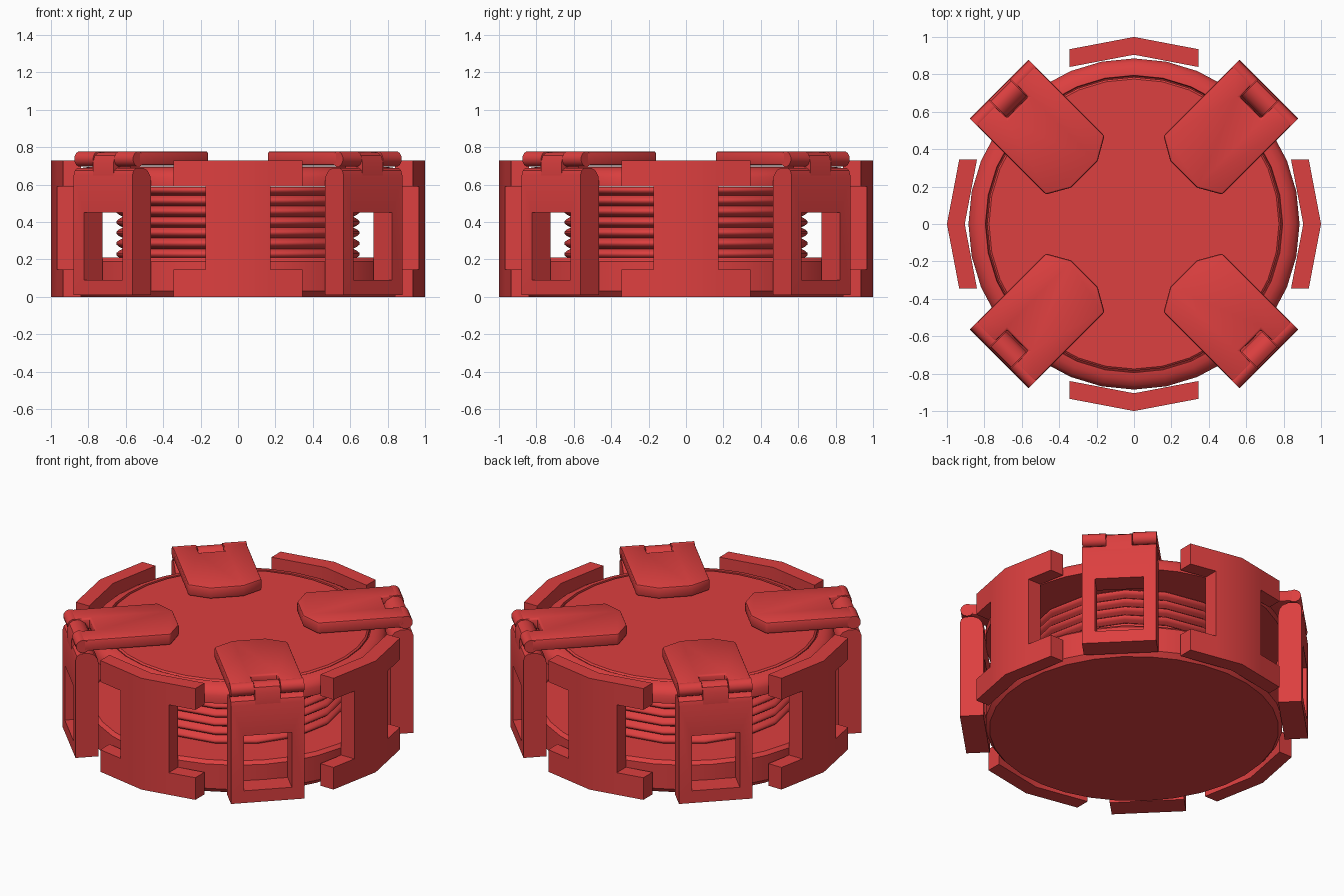
import bpy, bmesh, math
from mathutils import Vector, Matrix

cube = bpy.data.objects.get("Cube")
if cube:
    bpy.data.objects.remove(cube, do_unlink=True)

RED = (0.72, 0.05, 0.05, 1)
red = bpy.data.materials.new("red_paint")
red.use_nodes = True
red.diffuse_color = RED
red.node_tree.nodes["Principled BSDF"].inputs["Base Color"].default_value = RED


def finish(bm, name, smooth=35, bevel=0):
    """Turn a bmesh into a shaded object."""
    bmesh.ops.recalc_face_normals(bm, faces=bm.faces)
    mesh = bpy.data.meshes.new(name)
    bm.to_mesh(mesh)
    bm.free()
    mesh.materials.append(red)
    ob = bpy.data.objects.new(name, mesh)
    bpy.context.collection.objects.link(ob)
    activate(ob)
    if bevel:
        mod = ob.modifiers.new("soft_edges", "BEVEL")
        mod.width, mod.segments = bevel, 2
        bpy.ops.object.modifier_apply(modifier=mod.name)
    bpy.ops.object.shade_smooth_by_angle(angle=math.radians(smooth))
    return ob


def activate(ob):
    bpy.ops.object.select_all(action="DESELECT")
    ob.select_set(True)
    bpy.context.view_layer.objects.active = ob


def lathe(name, profile, sides, smooth=35):
    """Spin (radius, z) points about the z axis."""
    bm = bmesh.new()
    verts = [bm.verts.new((r, 0, z)) for r, z in profile]
    edges = [bm.edges.new(pair) for pair in zip(verts, verts[1:])]
    bmesh.ops.spin(bm, geom=verts + edges, cent=(0, 0, 0), axis=(0, 0, 1),
                   angle=math.tau, steps=sides, use_duplicate=False)
    bmesh.ops.remove_doubles(bm, verts=bm.verts, dist=1e-4)
    return finish(bm, name, smooth)


def prism(bm, points, direction):
    """Extrude a closed outline of 3D points along a direction."""
    face = bm.faces.new([bm.verts.new(p) for p in points])
    out = bmesh.ops.extrude_face_region(bm, geom=[face])["geom"]
    moved = [g for g in out if isinstance(g, bmesh.types.BMVert)]
    bmesh.ops.translate(bm, verts=moved, vec=Vector(direction))


def repeat(ob, base, labels, start):
    """Place four copies sharing one mesh around the body."""
    for i, label in enumerate(labels):
        copy = ob if i == 0 else ob.copy()
        if i:
            bpy.context.collection.objects.link(copy)
        copy.name = base + "_" + label
        copy.rotation_euler.z = math.radians(start + 90 * i)


# Body: base disc, ribbed core, top flange and lid
lathe("base_disc", [(0, 0), (0.86, 0), (0.885, 0.03), (0.885, 0.19),
                    (0.865, 0.21), (0, 0.21)], 32)
ribs = []
RIBS, BOTTOM, PITCH = 7, 0.2, 0.057
for i in range(RIBS):
    for step in range(5):
        ribs.append((0.615 + 0.037 * math.sin(math.pi * step / 5),
                     BOTTOM + PITCH * (i + step / 5)))
lathe("ribbed_core", ribs, 16, 50)
lathe("top_flange", [(0, 0.59), (0.885, 0.59), (0.885, 0.64), (0.865, 0.67),
                     (0.83, 0.69), (0.795, 0.695), (0.79, 0.67), (0, 0.67)], 32)
lathe("lid", [(0, 0.66), (0.785, 0.66), (0.785, 0.69), (0.775, 0.698), (0, 0.698)], 32)

# Side guards: I-shaped plates bent along the rim
XS, ZS = [-0.345, -0.175, 0, 0.175, 0.345], [0, 0.145, 0.59, 0.73]
bm = bmesh.new()
grid = [[bm.verts.new((x, -1 + 0.19 * abs(x), z)) for z in ZS] for x in XS]
faces = []
for i in range(4):
    for j in range(3):
        if j == 1 and i in (0, 3):
            continue
        faces.append(bm.faces.new((grid[i][j], grid[i + 1][j],
                                   grid[i + 1][j + 1], grid[i][j + 1])))
bmesh.ops.delete(bm, geom=[v for v in bm.verts if not v.link_faces], context="VERTS")
geom = bmesh.ops.extrude_face_region(bm, geom=faces, use_keep_orig=True)["geom"]
bmesh.ops.translate(bm, verts=[g for g in geom if isinstance(g, bmesh.types.BMVert)],
                    vec=(0, 0.095, 0))
guard = finish(bm, "side_guard")
repeat(guard, "side_guard", ["front", "left", "back", "right"], 0)

# Clamp frames: rounded posts with a window, built along +x
HALF, NOTCH = 0.222, 0.08
bm = bmesh.new()
outline = [(0.88, 0.01), (1.02, 0.01), (1.02, 0.65), (1.012, 0.675), (0.99, 0.69),
           (0.94, 0.69), (0.905, 0.675), (0.885, 0.645), (0.88, 0.61)]
prism(bm, [(r, -HALF, z) for r, z in outline], (0, 2 * HALF, 0))
frame = finish(bm, "clamp_frame")
bm = bmesh.new()
bmesh.ops.create_cube(bm, size=1, matrix=Matrix.Translation((0.95, 0, 0.27))
                      @ Matrix.Diagonal((0.4, 0.29, 0.36, 1)))
cutter = finish(bm, "window_cutter")
cut = frame.modifiers.new("window", "BOOLEAN")
cut.operation, cut.solver, cut.object = "DIFFERENCE", "EXACT", cutter
activate(frame)
bpy.ops.object.modifier_apply(modifier=cut.name)
bpy.data.objects.remove(cutter, do_unlink=True)

# Hinge knuckles standing on the frames
bm = bmesh.new()
outline = [(0.89, 0.65), (0.89, 0.715), (0.91, 0.75), (0.945, 0.772), (0.98, 0.772),
           (1.005, 0.755), (1.018, 0.72), (1.02, 0.65)]
prism(bm, [(r, -NOTCH + 0.003, z) for r, z in outline], (0, 2 * NOTCH - 0.006, 0))
knuckle = finish(bm, "hinge_knuckle")

# Flaps lying on the lid, notched around the knuckle
bm = bmesh.new()
half = [(0.375, 0.1), (0.445, HALF), (0.975, HALF), (0.975, NOTCH), (0.88, NOTCH)]
outline = half + [(r, -t) for r, t in reversed(half)]
prism(bm, [(r, t, 0.703) for r, t in outline], (0, 0, 0.075))
flap = finish(bm, "clamp_flap", bevel=0.012)

# Hinge barrels along the outer edge of the flaps
bm = bmesh.new()
for side in (-1, 1):
    centre = Matrix.Translation((0.975, side * (HALF + NOTCH) / 2, 0.737))
    bmesh.ops.create_cone(bm, cap_ends=True, segments=16, radius1=0.041, radius2=0.041,
                          depth=HALF - NOTCH,
                          matrix=centre @ Matrix.Rotation(math.pi / 2, 4, "X"))
barrel = finish(bm, "hinge_barrels")

corners = ["back_left", "back_right", "front_right", "front_left"]
for part, base in ((frame, "clamp_frame"), (knuckle, "hinge_knuckle"),
                   (flap, "clamp_flap"), (barrel, "hinge_barrels")):
    repeat(part, base, corners, 45)
